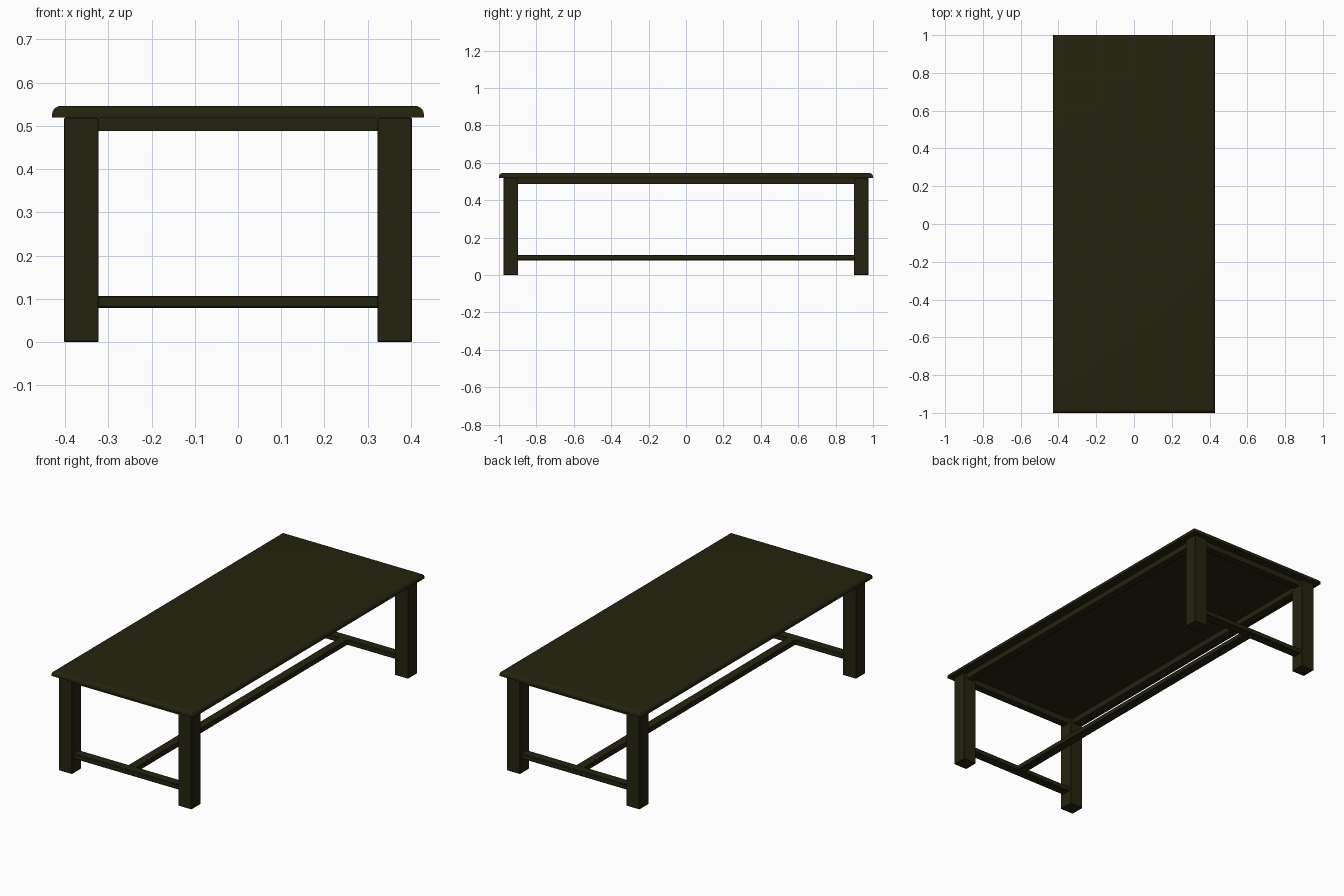
import bpy, bmesh

if "Cube" in bpy.data.objects:
    bpy.data.objects.remove(bpy.data.objects["Cube"])

wood = bpy.data.materials.new("dark olive wood")
wood.diffuse_color = (0.018, 0.017, 0.005, 1)
wood.use_nodes = True
wood.node_tree.nodes["Principled BSDF"].inputs["Base Color"].default_value = wood.diffuse_color


def box(name, lo, hi, bevel=0.0, segments=1, top_only=False):
    """Box between two corners, with optional rounded edges."""
    bm = bmesh.new()
    bmesh.ops.create_cube(bm, size=1)
    for v in bm.verts:
        v.co = [(a + b) / 2 + c * (b - a) for a, b, c in zip(lo, hi, v.co)]
    if bevel:
        edges = [e for e in bm.edges
                 if not top_only or all(v.co.z > hi[2] - 1e-5 for v in e.verts)]
        bmesh.ops.bevel(bm, geom=edges, offset=bevel, segments=segments,
                        profile=0.5, affect='EDGES')
    mesh = bpy.data.meshes.new(name)
    bm.to_mesh(mesh)
    bm.free()
    mesh.materials.append(wood)
    ob = bpy.data.objects.new(name, mesh)
    bpy.context.collection.objects.link(ob)
    bpy.context.view_layer.objects.active = ob
    ob.select_set(True)
    bpy.ops.object.shade_smooth_by_angle(angle=0.6)
    ob.select_set(False)
    return ob


# Tabletop with rounded upper edge
box("tabletop", (-0.43, -1, 0.519), (0.43, 1, 0.546), 0.02, 5, top_only=True)

LX0, LX1 = 0.322, 0.402    # leg extents in x
LY0, LY1 = 0.897, 0.976    # leg extents in y
CX, CY = (LX0 + LX1) / 2, (LY0 + LY1) / 2

# Legs
for sx, nx in ((-1, "left"), (1, "right")):
    for sy, ny in ((-1, "front"), (1, "back")):
        x, y = sorted((sx * LX0, sx * LX1)), sorted((sy * LY0, sy * LY1))
        box(f"{ny}_{nx}_leg", (x[0], y[0], 0), (x[1], y[1], 0.519), 0.002)

# Side aprons
for s, n in ((-1, "left"), (1, "right")):
    box(f"{n}_apron", (s * CX - 0.02, -LY0, 0.488), (s * CX + 0.02, LY0, 0.519))

# End aprons and end stretchers
for s, n in ((-1, "front"), (1, "back")):
    box(f"{n}_apron", (-LX0, s * CY - 0.02, 0.488), (LX0, s * CY + 0.02, 0.519))
    box(f"{n}_stretcher", (-LX0 - 0.005, s * CY - 0.025, 0.079),
        (LX0 + 0.005, s * CY + 0.025, 0.107), 0.003)

# Long centre stretcher
box("centre_stretcher", (-0.025, -CY + 0.02, 0.079), (0.025, CY - 0.02, 0.107), 0.003)
